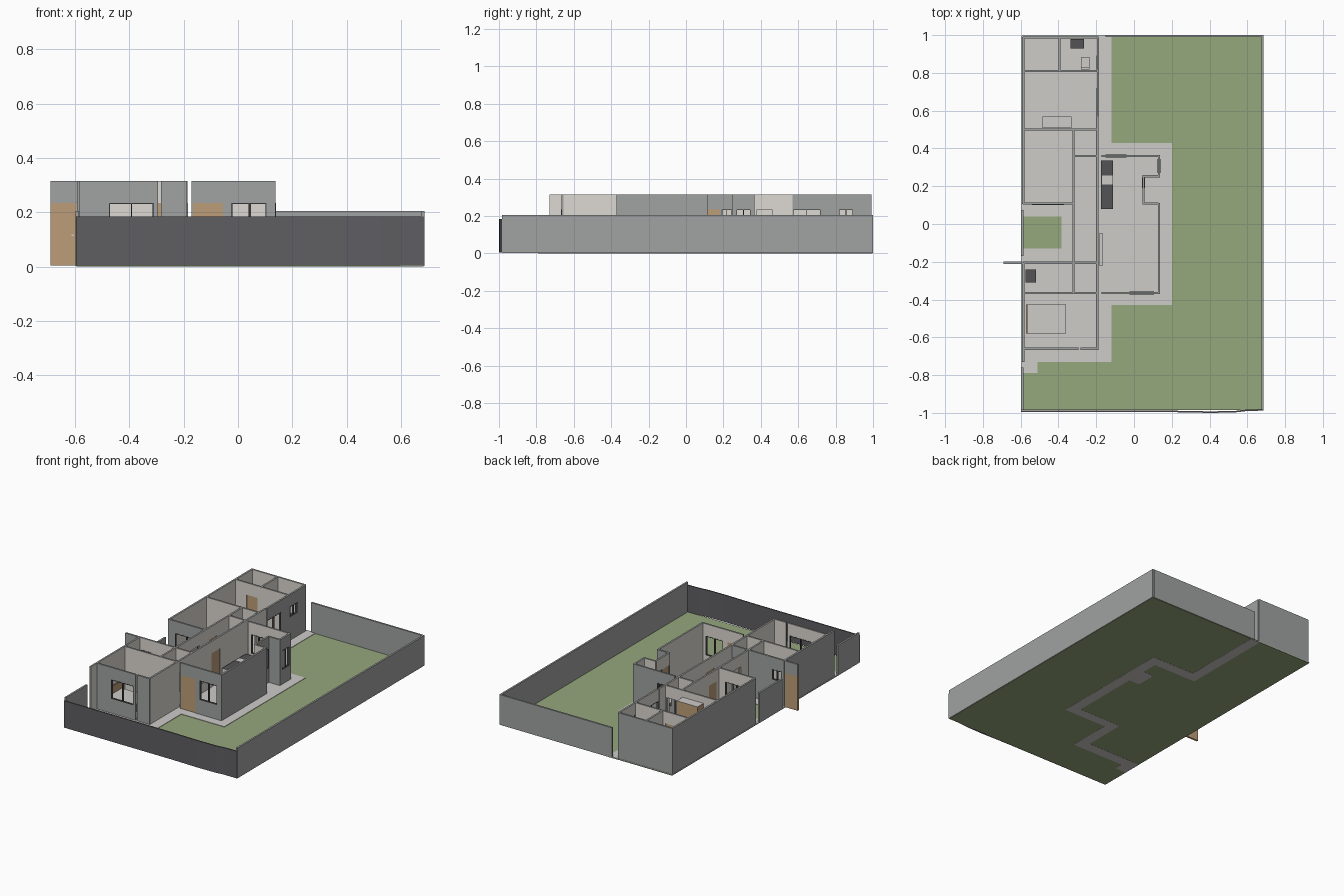
import bpy, bmesh

if "Cube" in bpy.data.objects:
    bpy.data.objects.remove(bpy.data.objects["Cube"])


def srgb(r, g, b):
    lin = [((c / 255 + 0.055) / 1.055) ** 2.4 if c > 10 else c / 3294 for c in (r, g, b)]
    return (*lin, 1)


def material(name, *rgb):
    m = bpy.data.materials.new(name)
    m.diffuse_color = srgb(*rgb)
    m.use_nodes = True
    m.node_tree.nodes["Principled BSDF"].inputs["Base Color"].default_value = m.diffuse_color
    return m


GREY = material("grey_render", 160, 163, 162)
WHITE = material("interior_white", 222, 218, 211)
DARK = material("dark_fence", 95, 94, 98)
GRASS = material("grass", 149, 168, 125)
PAVING = material("paving", 206, 204, 201)
WOOD = material("door_wood", 190, 157, 120)
BLACK = material("charcoal", 84, 84, 86)

T = 0.012     # wall thickness
H = 0.315     # house wall height
HEAD = 0.235  # top of doors and windows
SILL = 0.105
FLOOR = 0.008


def build(name, boxes, mats, rule=None):
    """Join axis-aligned boxes (x0,x1,y0,y1,z0,z1) in one object, colouring faces by normal."""
    bm = bmesh.new()
    for x0, x1, y0, y1, z0, z1 in boxes:
        vs = bmesh.ops.create_cube(bm, size=1)["verts"]
        for v in vs:
            v.co.x = x1 if v.co.x > 0 else x0
            v.co.y = y1 if v.co.y > 0 else y0
            v.co.z = z1 if v.co.z > 0 else z0
    bm.normal_update()
    if rule:
        for f in bm.faces:
            f.material_index = rule(f.normal)
    me = bpy.data.meshes.new(name)
    bm.to_mesh(me)
    bm.free()
    for m in mats:
        me.materials.append(m)
    ob = bpy.data.objects.new(name, me)
    bpy.context.collection.objects.link(ob)
    return ob


def wall(name, axis, c, a, b, openings=(), sides="gw", height=H):
    """Wall along axis at c from a to b. sides = colour of the minus and plus faces.
    Opening = (start, end, kind): d = door, w = window, s = small high window, o = open."""
    def place(s, e, z0, z1, t=T, off=0):
        lo, hi = c + off - t / 2, c + off + t / 2
        return (s, e, lo, hi, z0, z1) if axis == "x" else (lo, hi, s, e, z0, z1)

    solid, frame, leaf = [], [], []
    cur = a
    for s, e, kind in sorted(openings):
        if s > cur:
            solid.append(place(cur, s, 0.003, height))
        cur = e
        solid.append(place(s, e, HEAD, height))
        if kind in "ws":
            z = SILL if kind == "w" else 0.165
            solid.append(place(s, e, 0.003, z))
            f, m = 0.004, (s + e) / 2
            frame += [place(s, e, z, z + f, 0.014), place(s, e, HEAD - f, HEAD, 0.014)]
            frame += [place(p, p + f, z + f, HEAD - f, 0.014) for p in (s, m - f / 2, e - f)]
        elif kind == "d":
            leaf.append(place(s, e, FLOOR, HEAD, 0.006))
    if b > cur:
        solid.append(place(cur, b, 0.003, height))

    def rule(n):
        d = n.y if axis == "x" else n.x
        if abs(d) < 0.5:
            return 0
        return int(sides[0 if d < 0 else 1] == "w")
    build(name, solid, [GREY, WHITE], rule)
    if frame:
        build(name + "_window_frames", frame, [BLACK])
    if leaf:
        build(name + "_door_leaves", leaf, [WOOD])


# Ground: lawn, paved path ring, house floor around the planted courtyard
build("lawn", [(-0.595, 0.683, -0.985, 0.997, 0.001, 0.005)], [GRASS])
paths = [(-0.19, -0.12, 0.36, 0.997), (-0.12, 0.20, 0.36, 0.43), (0.13, 0.20, -0.43, 0.36),
         (-0.19, 0.13, -0.43, -0.365), (-0.19, -0.12, -0.73, -0.43),
         (-0.595, -0.19, -0.73, -0.66), (-0.595, -0.51, -0.79, -0.73), (0.05, 0.13, 0.11, 0.25)]
build("paved_path", [(*p, 0, FLOOR) for p in paths], [PAVING])
floors = [(-0.595, -0.19, 0.04, 0.995), (-0.385, -0.19, -0.13, 0.04), (-0.595, -0.19, -0.66, -0.13),
          (-0.19, 0.05, -0.365, 0.36), (0.05, 0.13, -0.365, 0.11), (0.05, 0.13, 0.25, 0.36)]
build("house_floor", [(*p, 0.003, FLOOR) for p in floors], [PAVING])

# Boundary walls
wall("east_boundary_wall", "y", 0.68, -0.985, 1.0, sides="gg", height=0.205)
wall("north_boundary_wall", "x", 0.995, -0.15, 0.674, sides="gg", height=0.205)
wall("west_boundary_wall_front", "y", -0.592, -0.985, -0.76, sides="gg", height=0.205)
wall("west_boundary_wall_court", "y", -0.592, -0.17, 0.075, sides="gg", height=0.205)

# Front fence, slightly bent toward the east corner
fence = [(-0.597, -0.987), (0.2, -0.988), (0.4, -0.992), (0.53, -0.99), (0.6, -0.982), (0.685, -0.98)]
bm = bmesh.new()
rings = [[bm.verts.new((x, y + dy, z)) for dy, z in ((-0.008, 0.005), (0, 0.005), (0, 0.185), (-0.008, 0.185))]
         for x, y in fence]
for p, q in zip(rings, rings[1:]):
    for i in range(4):
        j = (i + 1) % 4
        bm.faces.new((p[i], p[j], q[j], q[i]))
bm.faces.new(rings[0])
bm.faces.new(rings[-1][::-1])
bmesh.ops.recalc_face_normals(bm, faces=bm.faces)
mesh = bpy.data.meshes.new("front_fence")
bm.to_mesh(mesh)
bm.free()
mesh.materials.append(DARK)
bpy.context.collection.objects.link(bpy.data.objects.new("front_fence", mesh))

# House outer walls
W, E = -0.587, -0.195
wall("west_wall_rear", "y", W, 0.105, 0.99)
wall("west_wall_front", "y", W, -0.73, -0.205)
wall("north_wall", "x", 0.987, W, E + 0.006, sides="wg")
wall("east_wall_rear", "y", E + 0.004, 0.57, 0.985,
     [(0.572, 0.72, "w"), (0.818, 0.893, "s")], sides="wg")
wall("bedroom_front_wall", "x", -0.66, W, -0.295, [(-0.475, -0.31, "w")])
wall("bedroom_front_pier", "x", -0.66, -0.283, E + 0.006)
wall("spine_wall", "y", E, -0.654, 0.57,
     [(-0.35, -0.27, "o"), (-0.01, 0.08, "d"), (0.38, 0.46, "o")], sides="ww")
wall("courtyard_north_wall", "x", 0.108, W, -0.32, [(-0.54, -0.37, "w")])
wall("courtyard_south_wall", "x", -0.205, W, E, [(-0.57, -0.50, "s"), (-0.31, -0.21, "o")], sides="wg")

# Open entrance gate with its header
build("entrance_gate", [(-0.69, -0.595, -0.211, -0.199, 0.005, HEAD)], [WOOD])
build("entrance_header", [(-0.69, -0.593, -0.211, -0.199, HEAD, H)], [GREY])
build("gate_handle", [(-0.613, -0.603, -0.2125, -0.2095, 0.113, 0.118)], [PAVING])

# Living block with its recessed east niche
wall("living_front_wall", "x", -0.365, -0.172, 0.138, [(-0.165, -0.055, "d"), (-0.025, 0.105, "w")])
wall("living_east_wall", "y", 0.132, -0.36, 0.111, sides="wg")
wall("niche_south_wall", "x", 0.108, 0.046, 0.13, sides="wg")
wall("niche_back_wall", "y", 0.05, 0.114, 0.25, [(0.116, 0.182, "d"), (0.19, 0.246, "w")], sides="wg")
wall("niche_north_wall", "x", 0.253, 0.046, 0.13, sides="gw")
wall("living_corner_wall", "y", 0.132, 0.247, 0.366, [(0.27, 0.345, "w")], sides="wg")
wall("living_north_wall", "x", 0.36, -0.172, 0.13, [(-0.15, -0.04, "w")], sides="wg")

# Interior partitions
wall("bath_partition", "x", 0.81, W, E, [(-0.50, -0.42, "d")], sides="ww")
wall("bath_divider", "y", -0.395, 0.81, 0.985, sides="ww")
wall("rear_room_partition", "x", 0.50, W, E, [(-0.30, -0.21, "o")], sides="ww")
wall("hall_partition", "y", -0.32, -0.36, 0.50, [(-0.34, -0.27, "d"), (-0.12, 0.04, "o"), (0.14, 0.22, "d")],
     sides="ww")
wall("hall_cross_wall", "x", 0.36, -0.32, E, [(-0.30, -0.215, "o")], sides="ww")
wall("bedroom_partition", "x", -0.365, W, E, [(-0.30, -0.215, "d")], sides="ww")

# Furniture
top_rule = lambda n: int(n.z > 0.5)
build("bed", [(-0.565, -0.36, -0.58, -0.425, FLOOR, 0.06)], [WOOD, PAVING], top_rule)
build("bed_headboard", [(-0.572, -0.565, -0.58, -0.425, FLOOR, 0.11)], [WOOD])
build("wardrobe", [(-0.485, -0.33, 0.507, 0.57, FLOOR, 0.27)], [WOOD, PAVING], top_rule)
build("kitchen_counter", [(-0.175, -0.11, 0.08, 0.335, FLOOR, 0.105)], [WHITE, BLACK], top_rule)
build("cooker_top", [(-0.17, -0.112, 0.21, 0.258, 0.105, 0.109)], [PAVING])
build("rear_bath_vanity", [(-0.335, -0.265, 0.93, 0.98, FLOOR, 0.1)], [WHITE, BLACK], top_rule)
build("front_bath_vanity", [(-0.575, -0.52, -0.31, -0.24, FLOOR, 0.1)], [WHITE, BLACK], top_rule)
build("toilet", [(-0.28, -0.235, 0.82, 0.885, FLOOR, 0.055), (-0.28, -0.235, 0.817, 0.832, 0.055, 0.1)], [PAVING])
build("media_shelf", [(-0.185, -0.165, -0.22, -0.05, 0.09, 0.1)], [PAVING])
